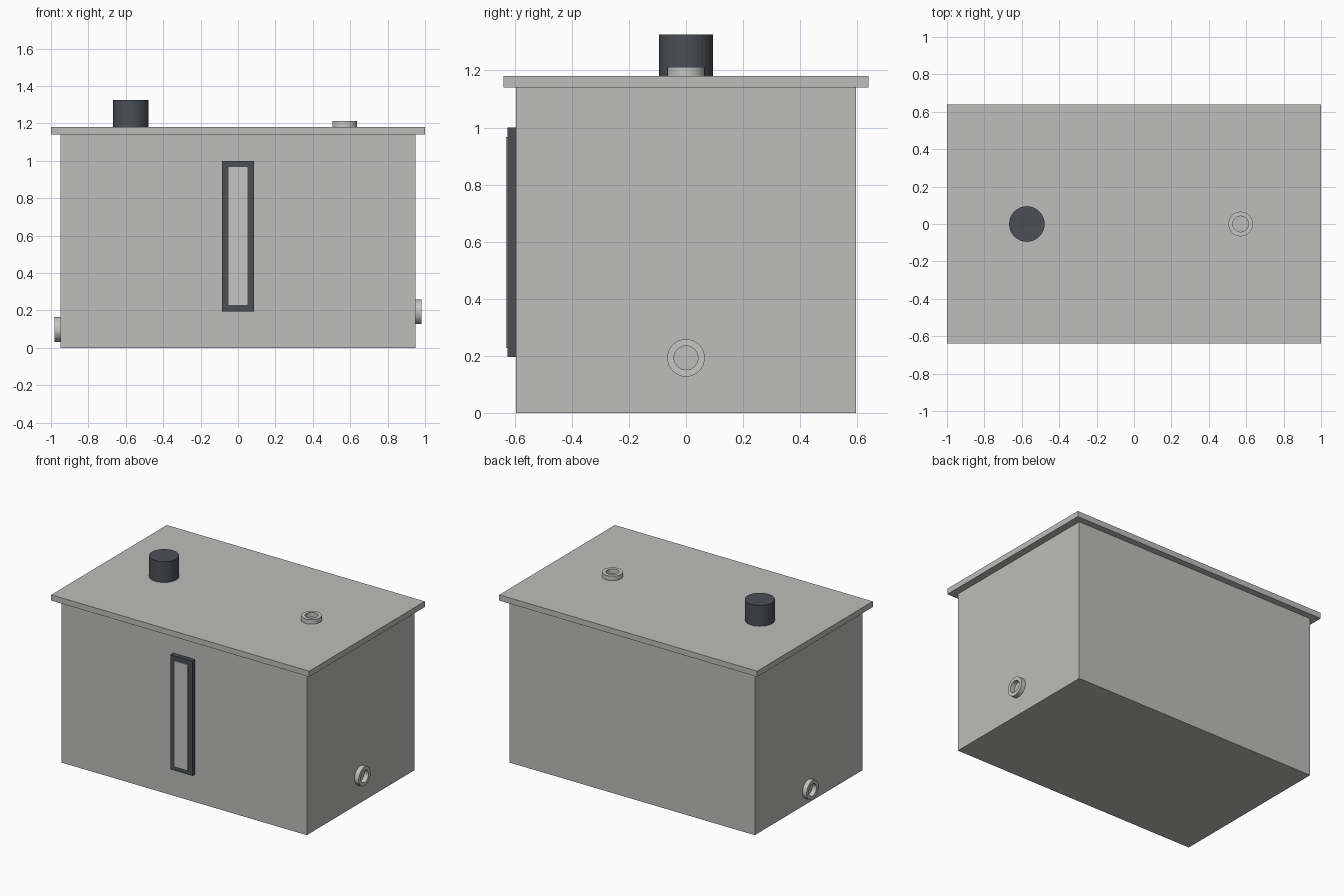
import bpy, bmesh
from math import pi
from mathutils import Matrix, Vector

if "Cube" in bpy.data.objects:
    bpy.data.objects.remove(bpy.data.objects["Cube"], do_unlink=True)


def material(name, colour):
    mat = bpy.data.materials.new(name)
    mat.use_nodes = True
    mat.diffuse_color = (*colour, 1)
    mat.node_tree.nodes["Principled BSDF"].inputs["Base Color"].default_value = (*colour, 1)
    return mat


tank_grey = material("tank grey", (0.51, 0.51, 0.50))
fitting_grey = material("fitting grey", (0.56, 0.56, 0.55))
dark_slate = material("dark slate", (0.07, 0.08, 0.09))


def add_object(name, bm, mat):
    bmesh.ops.recalc_face_normals(bm, faces=bm.faces)
    mesh = bpy.data.meshes.new(name)
    bm.to_mesh(mesh)
    bm.free()
    mesh.materials.append(mat)
    obj = bpy.data.objects.new(name, mesh)
    bpy.context.collection.objects.link(obj)
    return obj


def box(name, low, high, mat):
    low, high = Vector(low), Vector(high)
    bm = bmesh.new()
    bmesh.ops.create_cube(bm, size=1)
    bmesh.ops.scale(bm, vec=high - low, verts=bm.verts)
    bmesh.ops.translate(bm, vec=(low + high) / 2, verts=bm.verts)
    return add_object(name, bm, mat)


def lathe(name, profile, base, turn, mat):
    """Spin a closed (radius, height) profile and stand it on base."""
    bm = bmesh.new()
    verts = [bm.verts.new((r, 0, h)) for r, h in profile]
    edges = [bm.edges.new((a, b)) for a, b in zip(verts, verts[1:] + verts[:1])]
    bmesh.ops.spin(bm, geom=verts + edges, cent=(0, 0, 0), axis=(0, 0, 1),
                   angle=2 * pi, steps=32)
    bmesh.ops.remove_doubles(bm, verts=bm.verts, dist=1e-4)
    bm.transform(Matrix.Translation(base) @ Matrix.Rotation(turn, 4, "Y"))
    return add_object(name, bm, mat)


# Tank and overhanging lid
box("tank_body", (-0.95, -0.595, 0), (0.95, 0.595, 1.14), tank_grey)
box("tank_lid", (-1, -0.64, 1.14), (1, 0.64, 1.18), tank_grey)

# Filler cap
bm = bmesh.new()
bmesh.ops.create_cone(bm, cap_ends=True, segments=32, radius1=0.095, radius2=0.095,
                      depth=0.146, matrix=Matrix.Translation((-0.573, 0, 1.253)))
add_object("filler_cap", bm, dark_slate)

# Ring ports on the lid and both ends
ring = [(0.042, 0), (0.066, 0), (0.066, 0.032), (0.042, 0.032)]
for name, base, turn in (("vent_port", (0.57, 0, 1.18), 0),
                         ("outlet_port", (0.95, 0, 0.193), pi / 2),
                         ("drain_port", (-0.95, 0, 0.098), -pi / 2)):
    lathe(name, ring, base, turn, fitting_grey)

# Level gauge: frame of four bars around a sight glass
front, back = -0.625, -0.595
for side, x in (("right", -0.068), ("left", 0.068)):
    box(f"gauge_{side}_bar", (x - 0.017, front, 0.195), (x + 0.017, back, 1.0), dark_slate)
for side, z in (("bottom", 0.195), ("top", 0.967)):
    box(f"gauge_{side}_bar", (-0.051, front, z), (0.051, back, z + 0.033), dark_slate)
box("sight_glass", (-0.051, -0.631, 0.228), (0.051, back, 0.967), fitting_grey)
